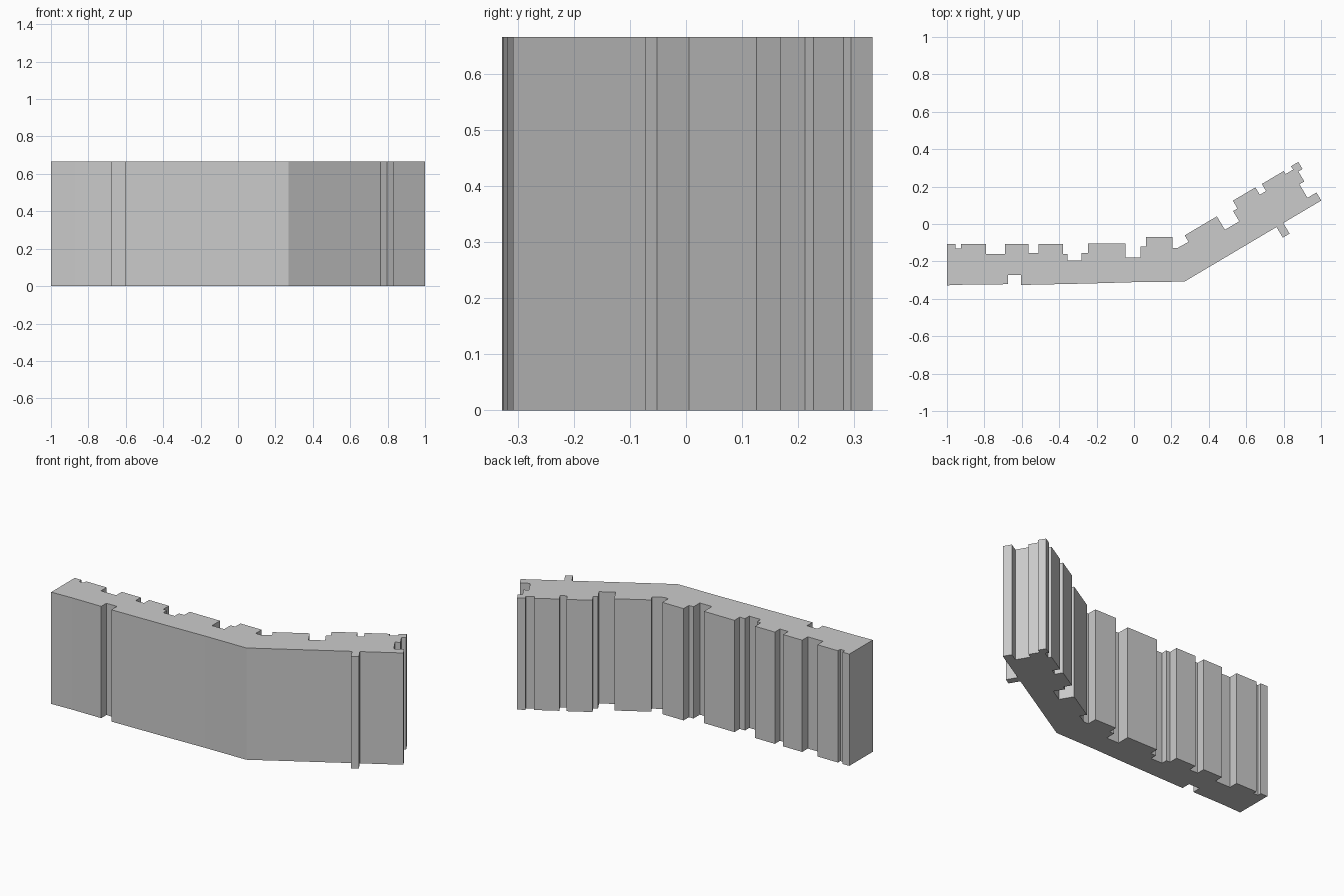
import bpy
import bmesh
from mathutils import Vector

HEIGHT = 0.665

cube = bpy.data.objects.get("Cube")
if cube:
    bpy.data.objects.remove(cube, do_unlink=True)


def make_material(name, colour):
    mat = bpy.data.materials.new(name)
    mat.use_nodes = True
    mat.diffuse_color = colour
    mat.node_tree.nodes["Principled BSDF"].inputs["Base Color"].default_value = colour
    return mat


def stepped(start, steps):
    """Square-cornered run: each step gives its end position and its level."""
    points = []
    for end, level in steps:
        points += [(start, level), (end, level)]
        start = end
    return points


def extrude_profile(name, outline, height, mat):
    bm = bmesh.new()
    face = bm.faces.new([bm.verts.new((p[0], p[1], 0)) for p in outline])
    result = bmesh.ops.extrude_face_region(bm, geom=[face], use_keep_orig=True)
    top = [g for g in result["geom"] if isinstance(g, bmesh.types.BMVert)]
    bmesh.ops.translate(bm, verts=top, vec=(0, 0, height))
    bmesh.ops.recalc_face_normals(bm, faces=bm.faces[:])
    mesh = bpy.data.meshes.new(name)
    bm.to_mesh(mesh)
    bm.free()
    mesh.materials.append(mat)
    obj = bpy.data.objects.new(name, mesh)
    bpy.context.collection.objects.link(obj)
    return obj


# The wing turns away from the straight wall at the bend
bend = Vector((0.27, -0.308))
along = Vector((0.86, 0.51)).normalized()
across = Vector((-along.y, along.x))


def on_wing(points):
    return [bend + along * u + across * v for u, v in points]


# Back of the straight wall: buttresses and recesses
wall_back = stepped(-1, [
    (-0.955, -0.107), (-0.925, -0.13), (-0.79, -0.107), (-0.69, -0.16),
    (-0.565, -0.107), (-0.51, -0.155), (-0.38, -0.107), (-0.355, -0.16),
    (-0.28, -0.195), (-0.245, -0.155), (-0.045, -0.105), (0.035, -0.18),
    (0.065, -0.12), (0.205, -0.07), (0.235, -0.127)])

# Back of the wing, in distance from the bend and thickness
wing_back = stepped(0.062, [
    (0.127, 0.172), (0.327, 0.212), (0.416, 0.128), (0.443, 0.192),
    (0.583, 0.24), (0.622, 0.194), (0.758, 0.238), (0.805, 0.219),
    (0.85, 0.24)])[1:]

# Keyed end of the wing, stepping down its thickness
wing_end = [(u, v) for v, u in stepped(0.196, [
    (0.134, 0.824), (0.05, 0.794), (0, 0.85)])]
wing_end.insert(0, (0.85, 0.196))

# Front: rib on the wing, slight bow and slot in the straight wall
wing_rib = [(0.614, 0), (0.614, -0.066), (0.572, -0.066), (0.572, 0)]
wall_front = [(0, -0.311), (-0.235, -0.318), (-0.605, -0.326),
              (-0.605, -0.273), (-0.675, -0.273), (-0.675, -0.322),
              (-0.87, -0.323), (-1, -0.328)]

outline = wall_back + on_wing(wing_back + wing_end + wing_rib)
outline += [bend] + wall_front

grey = make_material("plain grey", (0.6, 0.6, 0.6, 1))
extrude_profile("bent_wall", outline, HEIGHT, grey)
